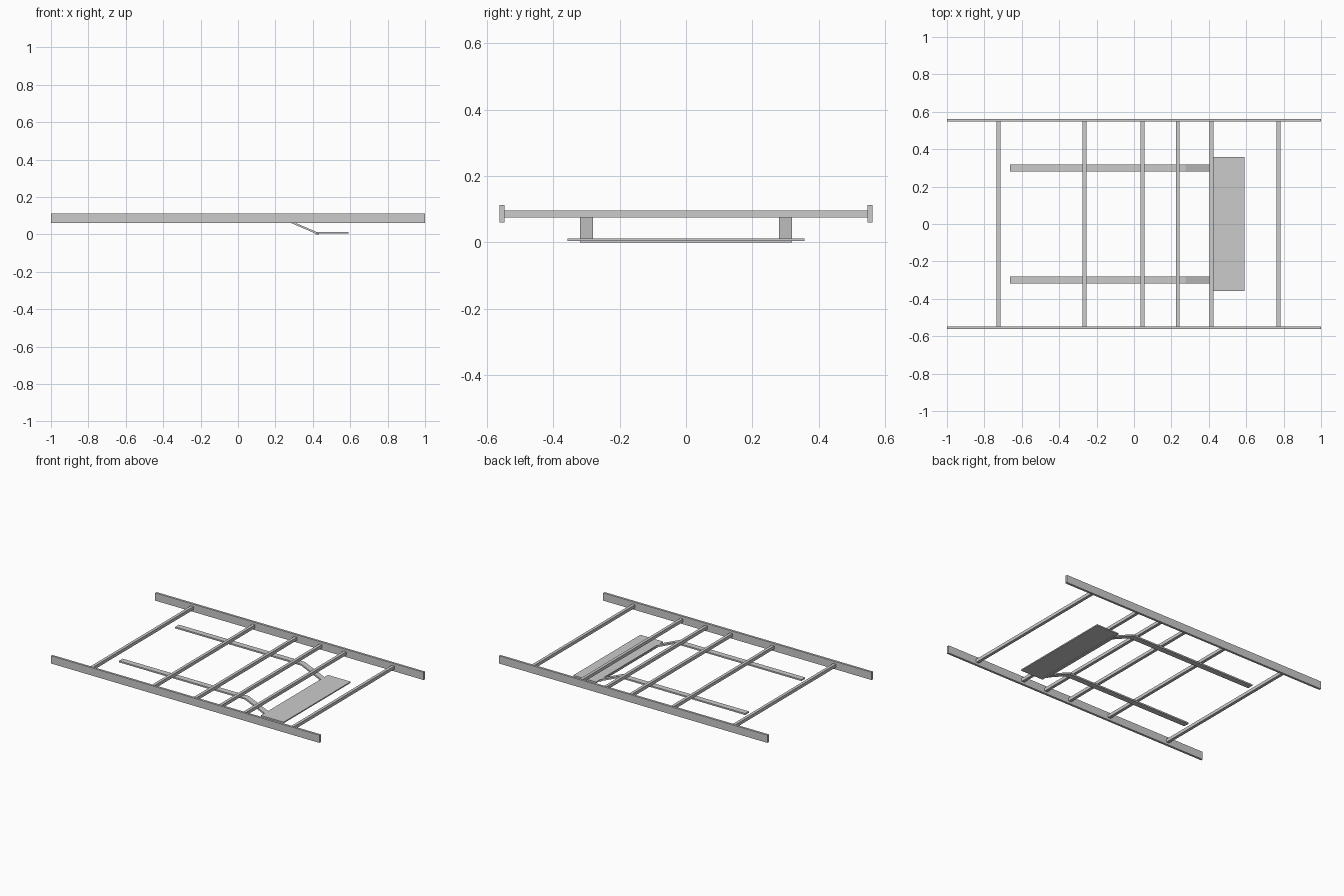
import bpy

if "Cube" in bpy.data.objects:
    bpy.data.objects.remove(bpy.data.objects["Cube"])


def prism(name, profile, y0, y1):
    """Extrude a closed x-z profile along y."""
    n = len(profile)
    verts = [(x, y, z) for y in (y0, y1) for x, z in profile]
    faces = [tuple(range(n)), tuple(range(2 * n - 1, n - 1, -1))]
    faces += [(i, i + n, (i + 1) % n + n, (i + 1) % n) for i in range(n)]
    mesh = bpy.data.meshes.new(name)
    mesh.from_pydata(verts, [], faces)
    mesh.update()
    obj = bpy.data.objects.new(name, mesh)
    bpy.context.collection.objects.link(obj)
    return obj


def box(name, x0, x1, y0, y1, z0, z1):
    return prism(name, [(x0, z0), (x1, z0), (x1, z1), (x0, z1)], y0, y1)


# Long side rails and bent hanger straps, one of each per side
strap = [(-0.664, 0.065), (0.274, 0.065), (0.422, 0.001), (0.432, 0.001),
         (0.432, 0.009), (0.425, 0.011), (0.276, 0.075), (-0.664, 0.075)]
for side, s in (("front", -1), ("back", 1)):
    y0, y1 = sorted((s * 0.547, s * 0.562))
    box(side + "_side_rail", -1, 1, y0, y1, 0.06, 0.112)
    y0, y1 = sorted((s * 0.28, s * 0.319))
    prism(side + "_hanger_strap", strap, y0, y1)

# Cross bars between the rails
for i, x in enumerate((-0.725, -0.265, 0.046, 0.234, 0.415, 0.773)):
    box(f"cross_bar_{i + 1}", x - 0.01, x + 0.01, -0.547, 0.547, 0.075, 0.096)

# Lowered plate and the thin strip joining it to the straps
box("step_plate", 0.42, 0.59, -0.357, 0.357, 0.004, 0.012)
box("plate_joining_strip", 0.414, 0.434, -0.319, 0.319, 0.0, 0.0045)
